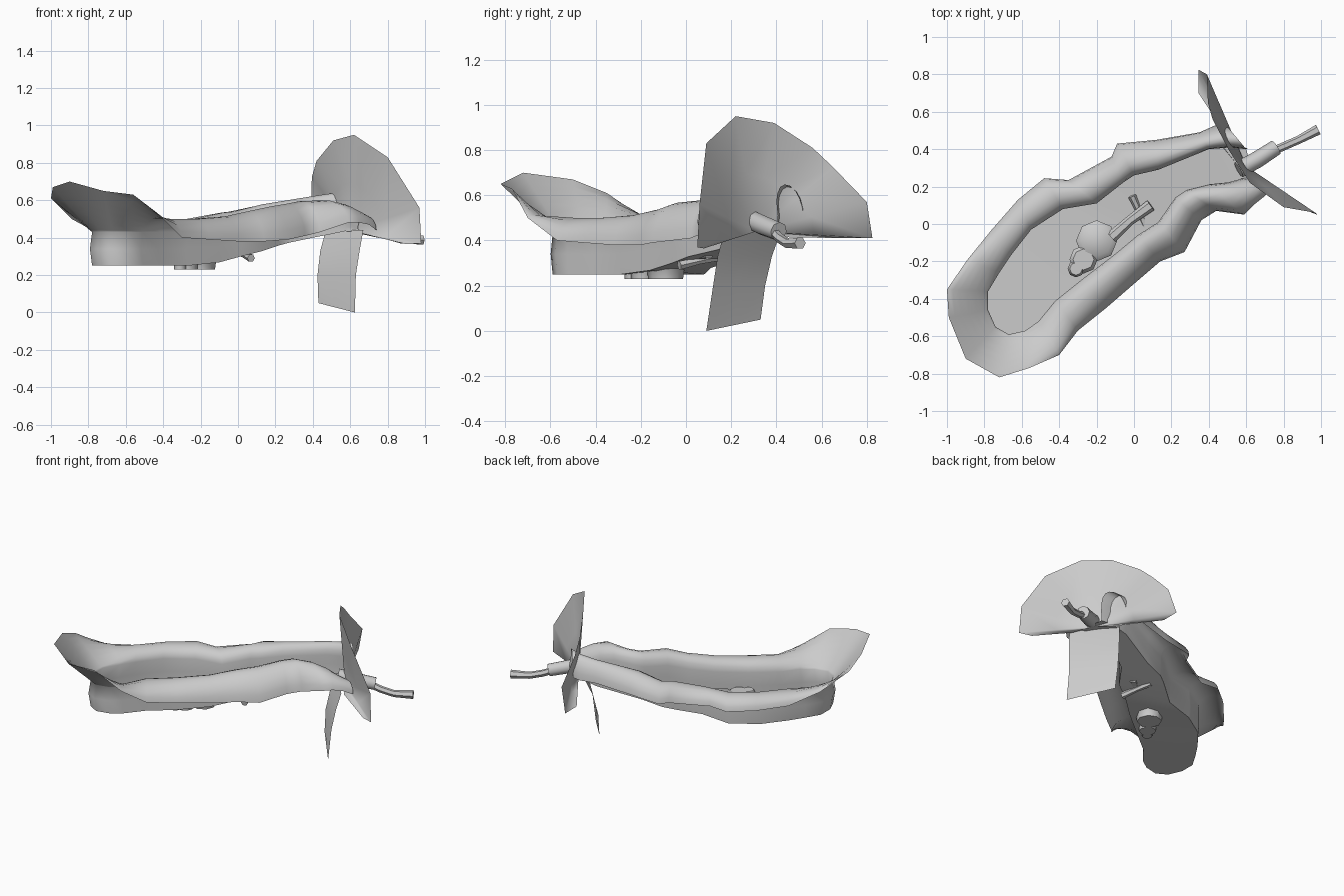
import bpy, math
from mathutils import Vector

if "Cube" in bpy.data.objects:
    bpy.data.objects.remove(bpy.data.objects["Cube"])


def make(name, verts, faces, angle=60):
    me = bpy.data.meshes.new(name)
    me.from_pydata([tuple(v) for v in verts], [], faces)
    me.validate()
    ob = bpy.data.objects.new(name, me)
    bpy.context.collection.objects.link(ob)
    bpy.ops.object.select_all(action='DESELECT')
    ob.select_set(True)
    bpy.context.view_layer.objects.active = ob
    bpy.ops.object.mode_set(mode='EDIT')
    bpy.ops.mesh.select_all(action='SELECT')
    bpy.ops.mesh.normals_make_consistent(inside=False)
    bpy.ops.object.mode_set(mode='OBJECT')
    bpy.ops.object.shade_smooth_by_angle(angle=math.radians(angle))
    return ob


def grid(rows, cols):
    return [(r * cols + c, r * cols + c + 1, (r + 1) * cols + c + 1, (r + 1) * cols + c)
            for r in range(rows - 1) for c in range(cols - 1)]


def tube(name, path, radii, sides=8, side_hint=(0, 0, 1)):
    path = [Vector(p) for p in path]
    verts = []
    for i, p in enumerate(path):
        d = (path[min(i + 1, len(path) - 1)] - path[max(i - 1, 0)]).normalized()
        a = d.cross(Vector(side_hint)).normalized()
        b = a.cross(d)
        for k in range(sides):
            t = 2 * math.pi * k / sides
            verts.append(p + radii[i] * (a * math.cos(t) + b * math.sin(t)))
    n = len(path)
    faces = [(i * sides + k, i * sides + (k + 1) % sides,
              (i + 1) * sides + (k + 1) % sides, (i + 1) * sides + k)
             for i in range(n - 1) for k in range(sides)]
    faces += [tuple(range(sides))[::-1], tuple(range((n - 1) * sides, n * sides))]
    return make(name, verts, faces, 50)


# Hull stations: outer edge x, y, z and inner edge x, y
back_side = [  # stern to prow
    (.50, .52, .50, .60, .40), (.44, .53, .50, .52, .41), (.35, .49, .49, .40, .40),
    (.12, .45, .46, .13, .29), (-.09, .43, .44, .00, .26), (-.12, .36, .43, -.06, .22),
    (-.35, .235, .42, -.20, .11), (-.48, .245, .42, -.38, .08), (-.62, .13, .42, -.55, -.03),
    (-.76, -.03, .43, -.66, -.17), (-.89, -.19, .50, -.72, -.26), (-1, -.35, .61, -.78, -.36),
    (-.99, -.50, .67, -.78, -.46), (-.90, -.72, .70, -.74, -.55)]
front_side = [  # prow to stern
    (-.72, -.82, .65, -.67, -.59), (-.56, -.77, .63, -.58, -.57), (-.40, -.70, .50, -.51, -.52),
    (-.30, -.57, .40, -.42, -.41), (-.15, -.45, .39, -.27, -.29), (0, -.32, .38, -.10, -.16),
    (.14, -.20, .38, .02, -.06), (.27, -.15, .39, .13, .01), (.36, .02, .41, .22, .14),
    (.44, .07, .43, .28, .18), (.59, .05, .48, .40, .21), (.65, .11, .48, .50, .22),
    (.70, .15, .47, .57, .24), (.74, .20, .44, .64, .25)]


def section(st, base):
    ox, oy, oz, ix, iy = st
    top = max(.50, base + .175 * min(ox, .5) - max(0, ox - .62) * .7)
    iz = top - .07
    bump = max(0, top - (oz + iz) / 2)
    pts = []
    for k in range(9):
        t = (1 - math.cos(math.pi * k / 8)) / 2
        pts.append(Vector((ox + (ix - ox) * t, oy + (iy - oy) * t,
                           oz + (iz - oz) * t + bump * math.sin(math.pi * k / 8))))
    s = .86 * ix + .5 * iy
    fz = .25 + .15 * min(1.3, max(0, (s + .25) / .7))
    pts.append(Vector((ix * 1.015, iy * 1.015, (iz + fz) / 2)))
    pts.append(Vector((ix, iy, min(fz, iz - .01))))
    return pts


# Rolled rim, flared prow, side walls and floor in one shell
rows = [section(s, .555) for s in back_side] + [section(s, .51) for s in front_side]
n, c = len(rows), len(rows[0])
faces = grid(n, c)
for i in range(n // 2 - 1):
    faces.append((i * c + c - 1, (i + 1) * c + c - 1, (n - 2 - i) * c + c - 1, (n - 1 - i) * c + c - 1))
make("hull", [v for r in rows for v in r], faces)

# Upright fan at the stern, bent around its hub
hub = Vector((.60, .31, .44))
edge = [(.67, .2, .42), (.90, .08, .365), (.98, .05, .37), (.97, .06, .56), (.80, .09, .83),
        (.62, .22, .95), (.51, .39, .92), (.42, .56, .81), (.395, .65, .725),
        (.39, .80, .57), (.345, .825, .41), (.345, .70, .41), (.54, .42, .415)]
edge = [Vector(p) for p in edge]
inner = [hub.lerp(p, .5) for p in edge]
m = len(edge)
faces = [(0, 1 + i, 2 + i) for i in range(m - 1)] + \
        [(1 + i, 1 + m + i, 2 + m + i, 2 + i) for i in range(m - 1)]
make("stern_fan", [hub] + inner + edge, faces, 80)

# Hanging sheet below the fan
left = [(.47, .42, .44), (.44, .38, .33), (.425, .35, .2), (.43, .33, .05)]
right = [(.67, .17, .44), (.65, .14, .33), (.63, .12, .2), (.625, .09, 0)]
verts = [Vector(l).lerp(Vector(r), t) for l, r in zip(left, right) for t in (0, .5, 1)]
make("hanging_sheet", verts, grid(4, 3), 80)

# Stem: thick collar and a thinner drooping tail
tube("stem_collar", [(.56, .29, .49), (.66, .345, .465), (.76, .41, .44)], [.045, .045, .042])
tube("stem_tail", [(.72, .38, .445), (.80, .415, .41), (.88, .45, .387), (.985, .505, .388)],
     [.022, .022, .022, .028], 6)

# Lumps lying in the hull and poking through the floor
for name, x, y, r in (("large_lump", -.20, -.09, .11), ("middle_lump", -.27, -.19, .075),
                      ("small_lump", -.31, -.24, .045)):
    tube(name, [(x, y, .23), (x, y, .27), (x, y, .32), (x, y, .345)],
         [r * .7, r * .75, r, r * .75], 8, (1, 0, 0))

# Crossed rods beside the lumps
tube("long_rod", [(-.12, -.07, .33), (-.02, .02, .34), (.09, .10, .35)], [.032, .026, .032], 6)
tube("cross_rod", [(.07, -.03, .29), (.03, .06, .31), (-.01, .15, .33)], [.022, .016, .022], 6)
